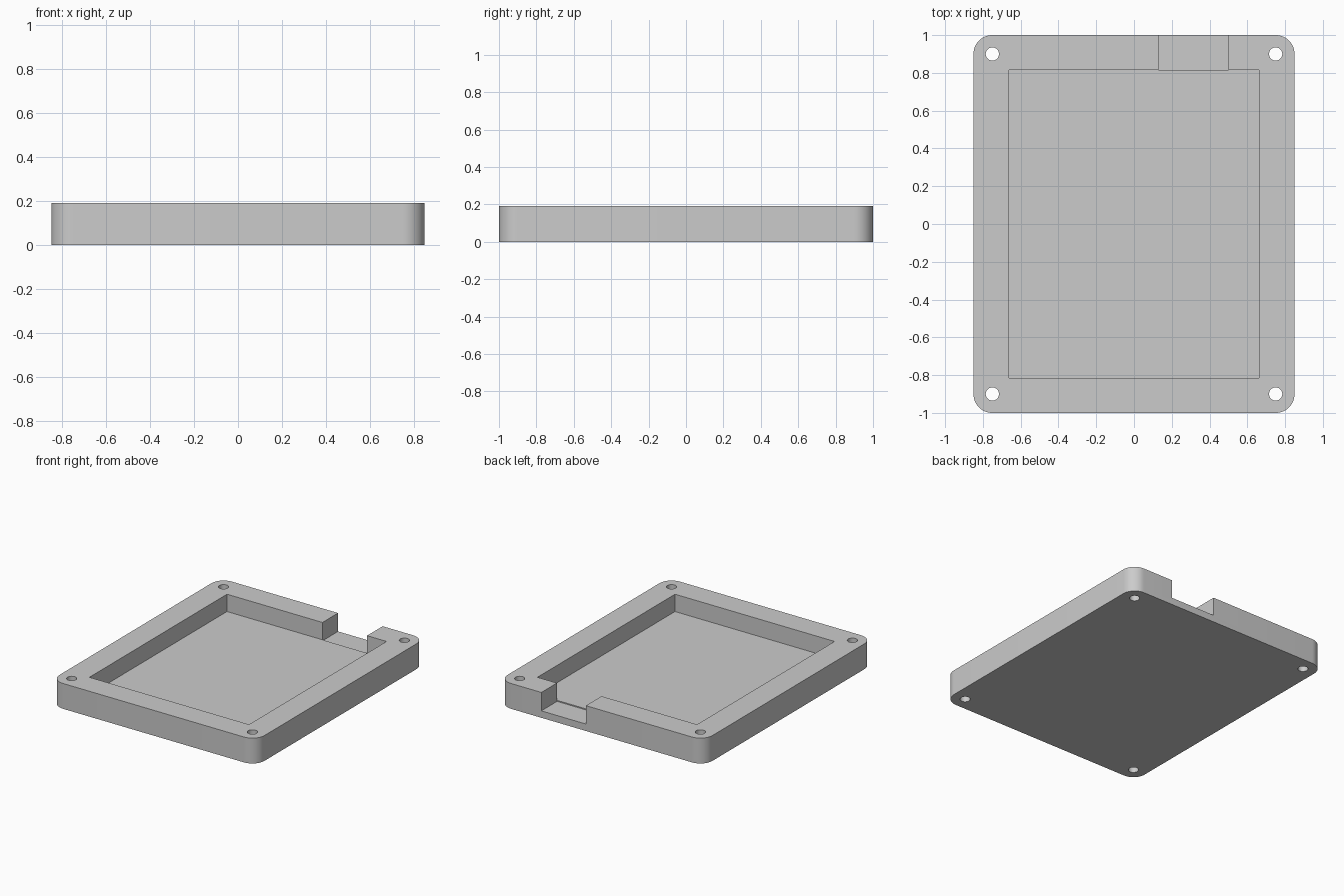
import bpy
import bmesh
from mathutils import Matrix, Vector

cube = bpy.data.objects.get("Cube")
if cube:
    bpy.data.objects.remove(cube, do_unlink=True)

HALF_X, HALF_Y, HEIGHT = 0.85, 1.0, 0.19
CORNER_RADIUS = 0.1
HOLE_X, HOLE_Y, HOLE_RADIUS = 0.75, 0.9, 0.035
FLOOR, SLOT_FLOOR = 0.06, 0.052

grey = bpy.data.materials.new("light_grey")
grey.use_nodes = True
colour = (0.6, 0.6, 0.6, 1)
grey.diffuse_color = colour
grey.node_tree.nodes["Principled BSDF"].inputs["Base Color"].default_value = colour


def make_object(name, bm):
    mesh = bpy.data.meshes.new(name)
    bm.to_mesh(mesh)
    bm.free()
    mesh.materials.append(grey)
    obj = bpy.data.objects.new(name, mesh)
    bpy.context.collection.objects.link(obj)
    return obj


def add_box(bm, low, high):
    low, high = Vector(low), Vector(high)
    matrix = Matrix.Translation((low + high) / 2) @ Matrix.Diagonal((*(high - low), 1))
    return bmesh.ops.create_cube(bm, size=1, matrix=matrix)["verts"]


def box(name, low, high):
    bm = bmesh.new()
    add_box(bm, low, high)
    return make_object(name, bm)


# Tray body with rounded upright corners
bm = bmesh.new()
add_box(bm, (-HALF_X, -HALF_Y, 0), (HALF_X, HALF_Y, HEIGHT))
upright = [e for e in bm.edges if abs(e.verts[0].co.z - e.verts[1].co.z) > HEIGHT / 2]
bmesh.ops.bevel(bm, geom=upright, offset=CORNER_RADIUS, segments=12,
                profile=0.5, affect='EDGES')
tray = make_object("tray", bm)

# Rectangular pocket and the slot through the back wall
cutters = [
    box("pocket_cutter", (-0.662, -0.815, FLOOR), (0.662, 0.815, 0.4)),
    box("slot_cutter", (0.13, 0.814, SLOT_FLOOR), (0.5, 1.2, 0.5)),
]

# Screw holes in the four corners
bm = bmesh.new()
for x in (-HOLE_X, HOLE_X):
    for y in (-HOLE_Y, HOLE_Y):
        bmesh.ops.create_cone(bm, cap_ends=True, segments=32, radius1=HOLE_RADIUS,
                              radius2=HOLE_RADIUS, depth=1,
                              matrix=Matrix.Translation((x, y, 0)))
cutters.append(make_object("screw_hole_cutter", bm))

bpy.ops.object.select_all(action='DESELECT')
bpy.context.view_layer.objects.active = tray
tray.select_set(True)
for cutter in cutters:
    cut = tray.modifiers.new(cutter.name, 'BOOLEAN')
    cut.operation = 'DIFFERENCE'
    cut.solver = 'EXACT'
    cut.object = cutter
    bpy.ops.object.modifier_apply(modifier=cut.name)
    bpy.data.objects.remove(cutter, do_unlink=True)

bpy.ops.object.shade_smooth_by_angle(angle=0.5)
